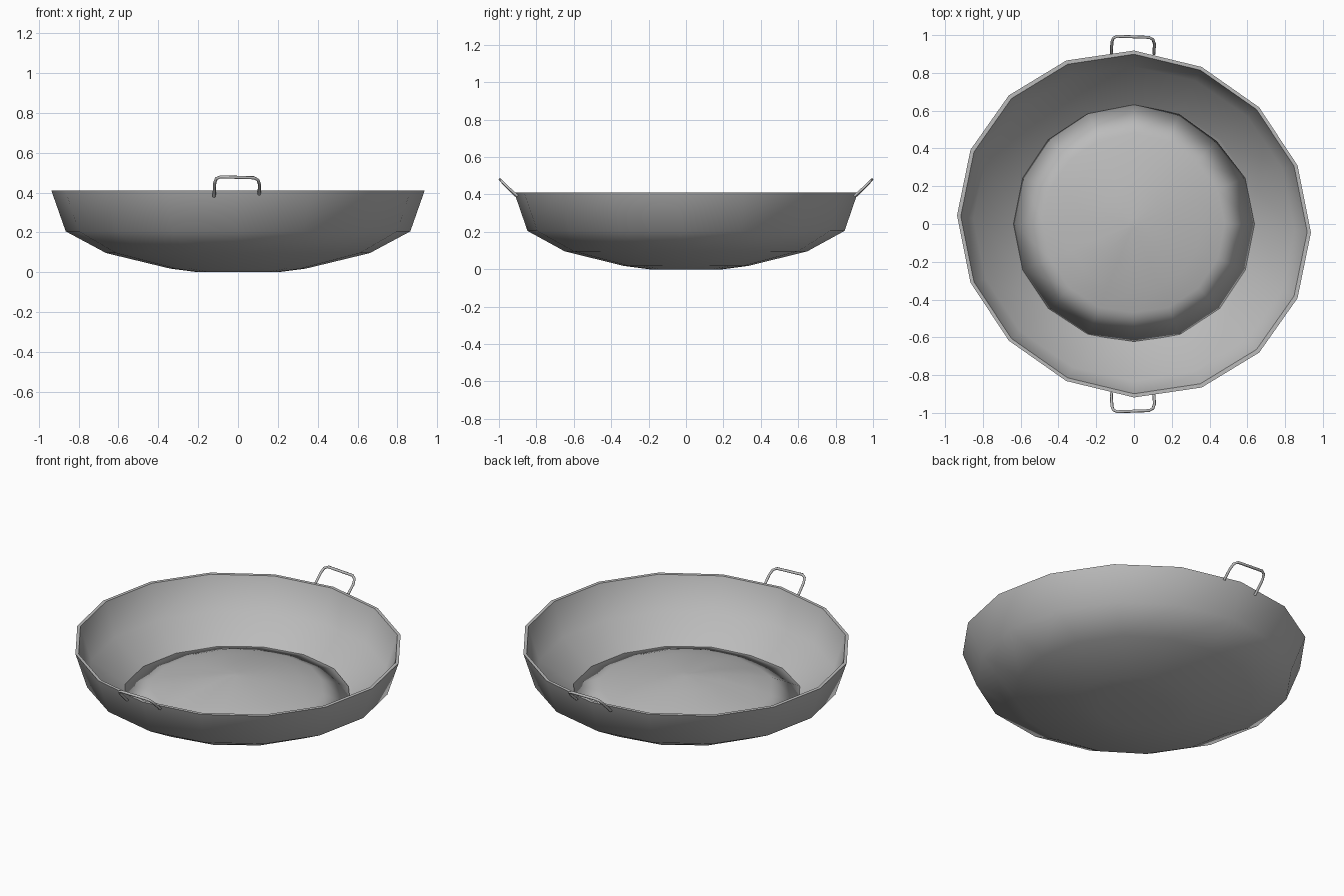
import bpy, bmesh, math
from mathutils import Vector

cube = bpy.data.objects.get("Cube")
if cube:
    bpy.data.objects.remove(cube)

SIDES = 16

metal = bpy.data.materials.new("grey_metal")
metal.use_nodes = True
GREY = (0.5, 0.5, 0.5, 1)
metal.diffuse_color = GREY
metal.node_tree.nodes["Principled BSDF"].inputs["Base Color"].default_value = GREY


def finish(name, bm, angle):
    bmesh.ops.recalc_face_normals(bm, faces=bm.faces[:])
    mesh = bpy.data.meshes.new(name)
    bm.to_mesh(mesh)
    bm.free()
    obj = bpy.data.objects.new(name, mesh)
    bpy.context.collection.objects.link(obj)
    mesh.materials.append(metal)
    bpy.ops.object.select_all(action="DESELECT")
    obj.select_set(True)
    bpy.context.view_layer.objects.active = obj
    bpy.ops.object.shade_smooth_by_angle(angle=math.radians(angle))
    return obj


def lathe(profile, place):
    """Rings of points joined in order; the two ends are closed."""
    bm = bmesh.new()
    rings = []
    for r, z in profile:
        rings.append([bm.verts.new(place(r, math.tau * i / SIDES, z)) for i in range(SIDES)])
    for lower, upper in zip(rings, rings[1:]):
        for i in range(SIDES):
            j = (i + 1) % SIDES
            bm.faces.new((lower[i], lower[j], upper[j], upper[i]))
    bm.faces.new(rings[0])
    bm.faces.new(rings[-1])
    return bm


# Bowl: outer shell, flat rim and inner shell, leaning a little out of round
def bowl_point(r, a, z):
    x = r * math.cos(a)
    lean = 0.045 * max(0, (r - 0.64) / 0.28)
    return (x, 0.98 * r * math.sin(a) - lean * x, z)


bowl_profile = [(0.2, 0), (0.34, 0.018), (0.662, 0.096), (0.865, 0.205), (0.937, 0.41),
                (0.917, 0.41), (0.85, 0.215), (0.645, 0.108), (0.637, 0.095),
                (0.34, 0.03), (0.2, 0.015)]
finish("bowl", lathe(bowl_profile, bowl_point), 50)


# Mound: domed lump with a few soft folds, resting inside the bowl
def mound_point(r, a, z):
    back_dip = math.exp(-((a - math.radians(52)) / 0.3) ** 2)
    front_dip = math.exp(-((a - math.radians(270)) / 0.25) ** 2)
    r *= 1 - 0.035 * back_dip - 0.025 * front_dip
    x, y = r * math.cos(a), r * math.sin(a)
    if z > 0.12:
        folds = math.exp(-((a - math.radians(238)) / 0.5) ** 2)
        z += 0.012 * folds * math.cos(8 * a) * r / 0.5
        z += 0.005 * math.sin(9 * x + 2) * math.cos(8 * y)
    return (x, y, z)


mound_profile = [(0.3, 0.034), (0.5, 0.074), (0.638, 0.105), (0.48, 0.157),
                 (0.36, 0.186), (0.2, 0.212), (0.03, 0.225)]
finish("mound", lathe(mound_profile, mound_point), 180)


# Handles: thin bent wire loops at the back and the front
handle_path = [(-0.12, 0.895, 0.38), (-0.117, 0.965, 0.448), (-0.109, 0.985, 0.47),
               (-0.088, 0.994, 0.479), (0.08, 0.988, 0.474), (0.1, 0.977, 0.463),
               (0.108, 0.955, 0.44), (0.106, 0.9, 0.391)]


def handle(name, side):
    pts = [Vector((x, y * side, z)) for x, y, z in handle_path]
    flat = Vector((0, -side, 1)).normalized()
    bm = bmesh.new()
    rings = []
    for i, p in enumerate(pts):
        along = (pts[min(i + 1, len(pts) - 1)] - pts[max(i - 1, 0)]).normalized()
        across = along.cross(flat).normalized()
        ring = []
        for k in range(6):
            a = math.tau * k / 6
            ring.append(bm.verts.new(p + 0.008 * (math.cos(a) * across + math.sin(a) * flat)))
        rings.append(ring)
    for r0, r1 in zip(rings, rings[1:]):
        for k in range(6):
            m = (k + 1) % 6
            bm.faces.new((r0[k], r0[m], r1[m], r1[k]))
    bm.faces.new(rings[0])
    bm.faces.new(rings[-1])
    finish(name, bm, 65)


handle("back_handle", 1)
handle("front_handle", -1)
